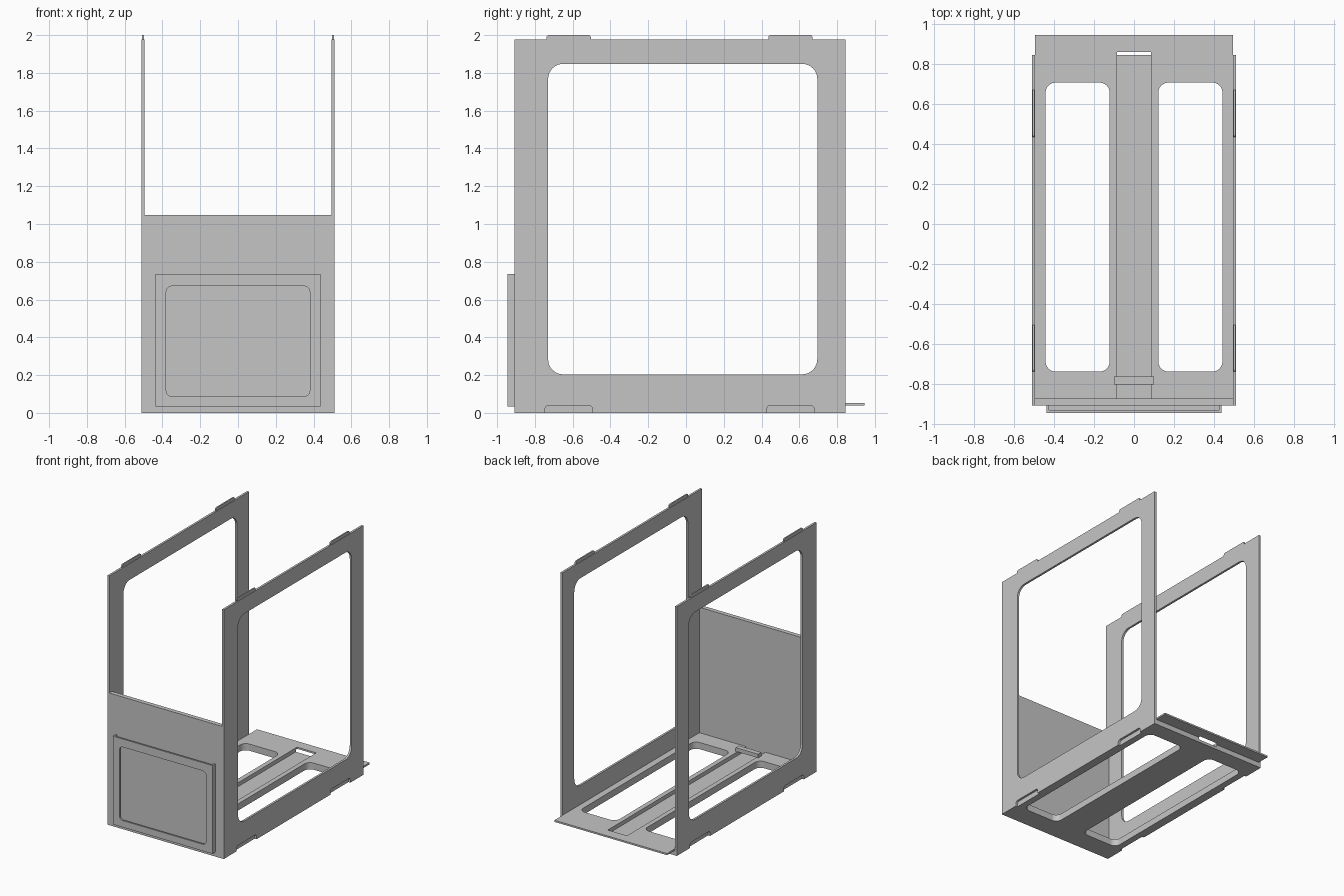
import bpy, bmesh
from math import cos, sin, pi

default_cube = bpy.data.objects.get("Cube")
if default_cube:
    bpy.data.objects.remove(default_cube, do_unlink=True)

grey = bpy.data.materials.new("light grey plastic")
grey.use_nodes = True
grey.diffuse_color = (0.56, 0.56, 0.56, 1)
grey.node_tree.nodes["Principled BSDF"].inputs["Base Color"].default_value = grey.diffuse_color


def prism(name, x, y, z, axis="x", r=0.0, segments=8):
    """Block spanning the ranges x, y, z; edges along the axis are rounded by r."""
    k = "xyz".index(axis)
    spans = [x, y, z]
    i, j = (k + 1) % 3, (k + 2) % 3
    (u0, u1), (v0, v1) = spans[i], spans[j]
    outline = []
    if r:
        corners = [(u1 - r, v1 - r), (u0 + r, v1 - r), (u0 + r, v0 + r), (u1 - r, v0 + r)]
        for c, (u, v) in enumerate(corners):
            for s in range(segments + 1):
                a = (c + s / segments) * pi / 2
                outline.append((u + r * cos(a), v + r * sin(a)))
    else:
        outline = [(u1, v1), (u0, v1), (u0, v0), (u1, v0)]
    bm = bmesh.new()
    verts = []
    for u, v in outline:
        p = [0, 0, 0]
        p[i], p[j], p[k] = u, v, spans[k][0]
        verts.append(bm.verts.new(p))
    face = bm.faces.new(verts)
    top = bmesh.ops.extrude_face_region(bm, geom=[face])["geom"]
    shift = [0, 0, 0]
    shift[k] = spans[k][1] - spans[k][0]
    bmesh.ops.translate(bm, vec=shift, verts=[e for e in top if isinstance(e, bmesh.types.BMVert)])
    bmesh.ops.recalc_face_normals(bm, faces=bm.faces)
    mesh = bpy.data.meshes.new(name)
    bm.to_mesh(mesh)
    bm.free()
    mesh.materials.append(grey)
    obj = bpy.data.objects.new(name, mesh)
    bpy.context.collection.objects.link(obj)
    return obj


def cut(obj, cutters):
    """Subtract the cutters, apply the result and remove the cutters."""
    for c in cutters:
        c.hide_render = True
        mod = obj.modifiers.new("cut", "BOOLEAN")
        mod.operation = "DIFFERENCE"
        mod.solver = "EXACT"
        mod.object = c
    bpy.context.view_layer.update()
    graph = bpy.context.evaluated_depsgraph_get()
    mesh = bpy.data.meshes.new_from_object(obj.evaluated_get(graph))
    obj.modifiers.clear()
    obj.data = mesh
    for c in cutters:
        bpy.data.objects.remove(c, do_unlink=True)


def mirrored(side, a, b):
    return tuple(sorted((side * a, side * b)))


INNER, OUTER = 0.494, 0.511
FRONT, BACK = -0.908, 0.844
TABS = [(-0.738, -0.504), (0.436, 0.670)]

# Side frames with a large window, stacking tabs on top and matching notches below
for side, label in ((1, "left"), (-1, "right")):
    wall = prism(label + "_side_frame", mirrored(side, INNER, OUTER), (FRONT, BACK), (0, 1.976))
    through = mirrored(side, 0.4942, 0.6)
    cutters = [prism("window_cutter", mirrored(side, 0.4, 0.6), (-0.73, 0.695), (0.204, 1.848), "x", 0.08)]
    for a, b in TABS:
        cutters.append(prism("notch_cutter", through, (a - 0.008, b + 0.008), (-0.06, 0.04), "x", 0.02))
    cut(wall, cutters)
    for n, (a, b) in enumerate(TABS):
        prism(f"{label}_stacking_tab_{n + 1}", mirrored(side, 0.498, 0.508), (a, b), (1.93, 2.0), "x", 0.012)

# Front panel
prism("front_panel", (-INNER, INNER), (FRONT, -0.873), (0, 1.048))

# Floor with two windows and a shallow central channel
groove = ((-0.084, 0.084), (-0.873, 0.86), (0.022, 0.2))
floor = prism("floor", (-INNER, INNER), (-0.873, BACK), (0, 0.053))
cutters = [prism("channel_cutter", *groove)]
for side in (1, -1):
    cutters.append(prism("floor_window_cutter", mirrored(side, 0.122, 0.442), (-0.738, 0.707), (-0.1, 0.2), "z", 0.05))
cut(floor, cutters)

# Thin rear lip, pierced by the end of the channel
lip = prism("rear_lip", (-INNER, INNER), (BACK, 0.944), (0.04, 0.053))
cut(lip, [prism("channel_cutter", *groove)])

# Bridge across the channel
prism("channel_bridge", (-0.099, 0.099), (-0.803, -0.763), (0.053, 0.083))

# Label holder: rounded front window and a pocket open at the top
holder = prism("label_holder", (-0.437, 0.437), (-0.944, FRONT), (0.035, 0.735))
cut(holder, [
    prism("pocket_cutter", (-0.425, 0.425), (-0.931, -0.8), (0.05, 0.9)),
    prism("label_window_cutter", (-0.38, 0.38), (-1.1, -0.92), (0.088, 0.671), "y", 0.03),
])
